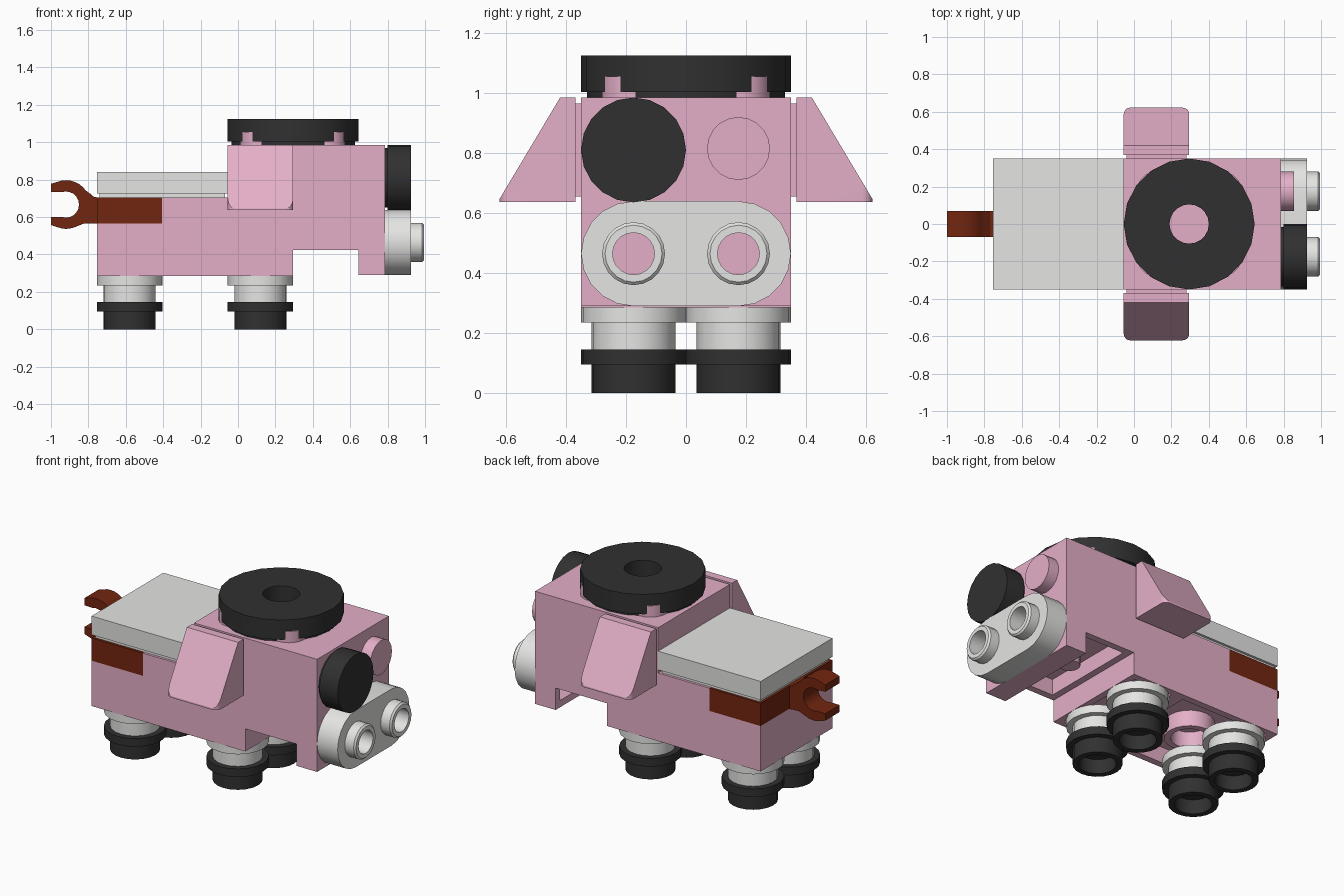
import bpy, bmesh, math
from mathutils import Matrix, Vector

if "Cube" in bpy.data.objects:
    bpy.data.objects.remove(bpy.data.objects["Cube"])


def material(name, rgb):
    m = bpy.data.materials.new(name)
    m.diffuse_color = (*rgb, 1)
    m.use_nodes = True
    m.node_tree.nodes["Principled BSDF"].inputs["Base Color"].default_value = m.diffuse_color
    return m


PINK = material("pink", (0.776, 0.43, 0.578))
GREY = material("light grey", (0.78, 0.78, 0.77))
BLACK = material("black", (0.03, 0.03, 0.03))
BROWN = material("reddish brown", (0.17, 0.019, 0.005))

# Local frames: SIDE maps (a, b, h) to y, z, x; FRONT maps (a, b, h) to x, z, -y
UP = Matrix.Identity(4)
SIDE = Matrix(((0, 0, 1, 0), (1, 0, 0, 0), (0, 1, 0, 0), (0, 0, 0, 1)))
FRONT = Matrix(((1, 0, 0, 0), (0, 0, -1, 0), (0, 1, 0, 0), (0, 0, 0, 1)))


def finish(name, bm, mat, frame=UP):
    bm.transform(frame)
    bmesh.ops.recalc_face_normals(bm, faces=bm.faces)
    me = bpy.data.meshes.new(name)
    bm.to_mesh(me)
    bm.free()
    me.materials.append(mat)
    for p in me.polygons:
        p.use_smooth = True
    me.set_sharp_from_angle(angle=math.radians(30))
    ob = bpy.data.objects.new(name, me)
    bpy.context.collection.objects.link(ob)
    return ob


def block(name, lo, hi, mat, hollow=None):
    """Box between two corners; hollow is the direction of the open side."""
    bm = bmesh.new()
    bmesh.ops.create_cube(bm, size=1)
    for v in bm.verts:
        v.co = Vector([lo[i] if v.co[i] < 0 else hi[i] for i in range(3)])
    if hollow:
        bm.normal_update()
        d = Vector(hollow)
        f = max(bm.faces, key=lambda f: f.normal.dot(d))
        bmesh.ops.inset_region(bm, faces=[f], thickness=0.06)
        new = bmesh.ops.extrude_discrete_faces(bm, faces=[f])["faces"][0]
        bmesh.ops.translate(bm, verts=new.verts, vec=-0.1 * d)
    return finish(name, bm, mat)


def lathe(name, profile, centre, mat, frame=UP, sides=20):
    """Closed (radius, height) profile turned about the local axis."""
    bm = bmesh.new()
    rings = []
    for i in range(sides):
        a = math.tau * i / sides
        rings.append([bm.verts.new((centre[0] + r * math.cos(a),
                                    centre[1] + r * math.sin(a), h)) for r, h in profile])
    n = len(profile)
    for i in range(sides):
        p, q = rings[i], rings[(i + 1) % sides]
        for j in range(n):
            k = (j + 1) % n
            if profile[j][0] or profile[k][0]:
                bm.faces.new((p[j], q[j], q[k], p[k]))
    bmesh.ops.remove_doubles(bm, verts=bm.verts, dist=1e-5)
    return finish(name, bm, mat, frame)


def disc(name, r, h0, h1, centre, mat, frame=UP):
    return lathe(name, [(0, h0), (r, h0), (r, h1), (0, h1)], centre, mat, frame)


def arc(cx, cy, r, a0, a1, n):
    return [(cx + r * math.cos(math.radians(a0 + (a1 - a0) * i / n)),
             cy + r * math.sin(math.radians(a0 + (a1 - a0) * i / n))) for i in range(n + 1)]


def outline(name, loops, h0, h1, mat, frame):
    """Filled 2D outline (inner loops are holes) extruded from h0 to h1."""
    cu = bpy.data.curves.new(name + "_outline", 'CURVE')
    cu.dimensions, cu.fill_mode, cu.extrude = '2D', 'BOTH', (h1 - h0) / 2
    for pts in loops:
        s = cu.splines.new('POLY')
        s.points.add(len(pts) - 1)
        for p, c in zip(s.points, pts):
            p.co = (*c, 0, 1)
        s.use_cyclic_u = True
    tmp = bpy.data.objects.new(name + "_tmp", cu)
    bpy.context.collection.objects.link(tmp)
    me = bpy.data.meshes.new_from_object(tmp)
    bm = bmesh.new()
    bm.from_mesh(me)
    bpy.data.objects.remove(tmp)
    bpy.data.meshes.remove(me)
    bmesh.ops.remove_doubles(bm, verts=bm.verts, dist=1e-5)
    bmesh.ops.translate(bm, verts=bm.verts, vec=(0, 0, (h0 + h1) / 2))
    return finish(name, bm, mat, frame)


W = 0.35
DOWN = (0, 0, -1)

# Body plates
block("belly_rear", (-0.755, -W, 0.285), (-0.055, W, 0.425), PINK, DOWN)
block("belly_front", (-0.055, -W, 0.285), (0.295, W, 0.425), PINK, DOWN)
lathe("belly_tube", [(0.105, 0.285), (0.142, 0.285), (0.142, 0.39), (0.105, 0.39)],
      (-0.405, 0), PINK)
block("rump", (-0.755, -W, 0.425), (-0.405, W, 0.565), PINK)
block("torso", (-0.405, -W, 0.425), (0.295, W, 0.565), PINK)
block("neck", (0.295, -W, 0.425), (0.645, W, 0.565), PINK, DOWN)
disc("neck_pin", 0.06, 0.43, 0.54, (0.47, 0), PINK)
block("back", (-0.405, -W, 0.565), (-0.055, W, 0.705), PINK)

# Saddle tile with its narrow foot
block("saddle_foot", (-0.74, -0.335, 0.705), (-0.07, 0.335, 0.725), GREY)
block("saddle_tile", (-0.755, -W, 0.725), (-0.055, W, 0.84), GREY)

# Tail plate and open clip
block("tail_plate", (-0.755, -W, 0.565), (-0.405, W, 0.705), BROWN)
clip = [(-0.75, 0.705), (-0.77, 0.708), (-0.79, 0.725)]
clip += arc(-0.92, 0.667, 0.13, 35, 100, 6) + [(-1, 0.778), (-1, 0.735), (-0.965, 0.733)]
clip += arc(-0.92, 0.667, 0.07, 110, -110, 12) + [(-0.965, 0.6), (-1, 0.6), (-1, 0.557)]
clip += arc(-0.92, 0.667, 0.13, -100, -65, 4) + [(-0.82, 0.567), (-0.75, 0.565)]
outline("tail_clip", [clip], -0.07, 0.07, BROWN, FRONT)

# Head
block("head_rear", (-0.055, -W, 0.565), (0.295, W, 0.985), PINK)
block("head_front", (0.295, -W, 0.565), (0.645, W, 0.985), PINK)
block("face_plate", (0.645, -W, 0.29), (0.785, W, 0.985), PINK, (-1, 0, 0))

# Hat disc with the head studs showing through its rim
lathe("hat_disc", [(0.105, 0.985), (0.33, 0.985), (0.33, 1.003), (0.35, 1.003),
                   (0.35, 1.125), (0.105, 1.125)], (0.295, 0), BLACK)
for sx in (-1, 1):
    for sy in (-1, 1):
        disc("head_stud", 0.106, 0.98, 1.055, (0.295 + 0.175 * sx, 0.175 * sy), PINK)

# Eyes: one black tile, one bare stud
lathe("eye_tile", [(0, 0.785), (0.16, 0.785), (0.16, 0.8), (0.175, 0.8),
                   (0.175, 0.925), (0, 0.925)], (-0.175, 0.81), BLACK, SIDE)
disc("eye_stud", 0.105, 0.78, 0.855, (0.175, 0.815), PINK, SIDE)

# Snout with two hollow nostrils
stadium = arc(0.175, 0.464, 0.175, -90, 90, 10) + arc(-0.175, 0.464, 0.175, 90, 270, 10)
holes = [arc(y, 0.464, 0.07, 0, 342, 19) for y in (-0.175, 0.175)]
outline("snout", [stadium] + holes, 0.785, 0.925, GREY, SIDE)
for y in (-0.175, 0.175):
    lathe("nostril", [(0.07, 0.92), (0.105, 0.92), (0.105, 0.985), (0.095, 0.995),
                      (0.07, 0.995)], (y, 0.464), GREY, SIDE)
    disc("nostril_floor", 0.071, 0.78, 0.855, (y, 0.464), PINK, SIDE)

# Ears: round-cornered footprint sliced by a sloping plane
for s in (-1, 1):
    bm = bmesh.new()
    pts = [(-0.055, 0.368)] + arc(-0.02, 0.587, 0.035, 180, 90, 5)
    pts += arc(0.26, 0.587, 0.035, 90, 0, 5) + [(0.295, 0.368)]
    f = bm.faces.new([bm.verts.new((x, y, 0.637)) for x, y in pts])
    top = bmesh.ops.extrude_face_region(bm, geom=[f])["geom"]
    bmesh.ops.translate(bm, vec=(0, 0, 0.348),
                        verts=[g for g in top if isinstance(g, bmesh.types.BMVert)])
    cut = bmesh.ops.bisect_plane(bm, geom=bm.verts[:] + bm.edges[:] + bm.faces[:],
                                 plane_co=(0, 0.42, 0.985), plane_no=(0, 0.335, 0.2),
                                 clear_outer=True)["geom_cut"]
    bmesh.ops.holes_fill(bm, edges=[e for e in bm.edges if e.is_boundary])
    finish("ear", bm, PINK, Matrix.Diagonal((1, s, 1, 1)))
    y0, y1 = sorted((0.345 * s, 0.37 * s))
    block("ear_mount", (-0.04, y0, 0.655), (0.28, y1, 0.965), PINK)

# Legs: grey upper and black hollow foot
for x in (-0.58, 0.12):
    for y in (-0.175, 0.175):
        lathe("leg", [(0, 0.285), (0.175, 0.285), (0.175, 0.235), (0.14, 0.235),
                      (0.14, 0.145), (0, 0.145)], (x, y), GREY)
        lathe("foot", [(0, 0.145), (0.175, 0.145), (0.175, 0.095), (0.14, 0.095),
                       (0.14, 0), (0.105, 0), (0.105, 0.09), (0, 0.09)], (x, y), BLACK)
